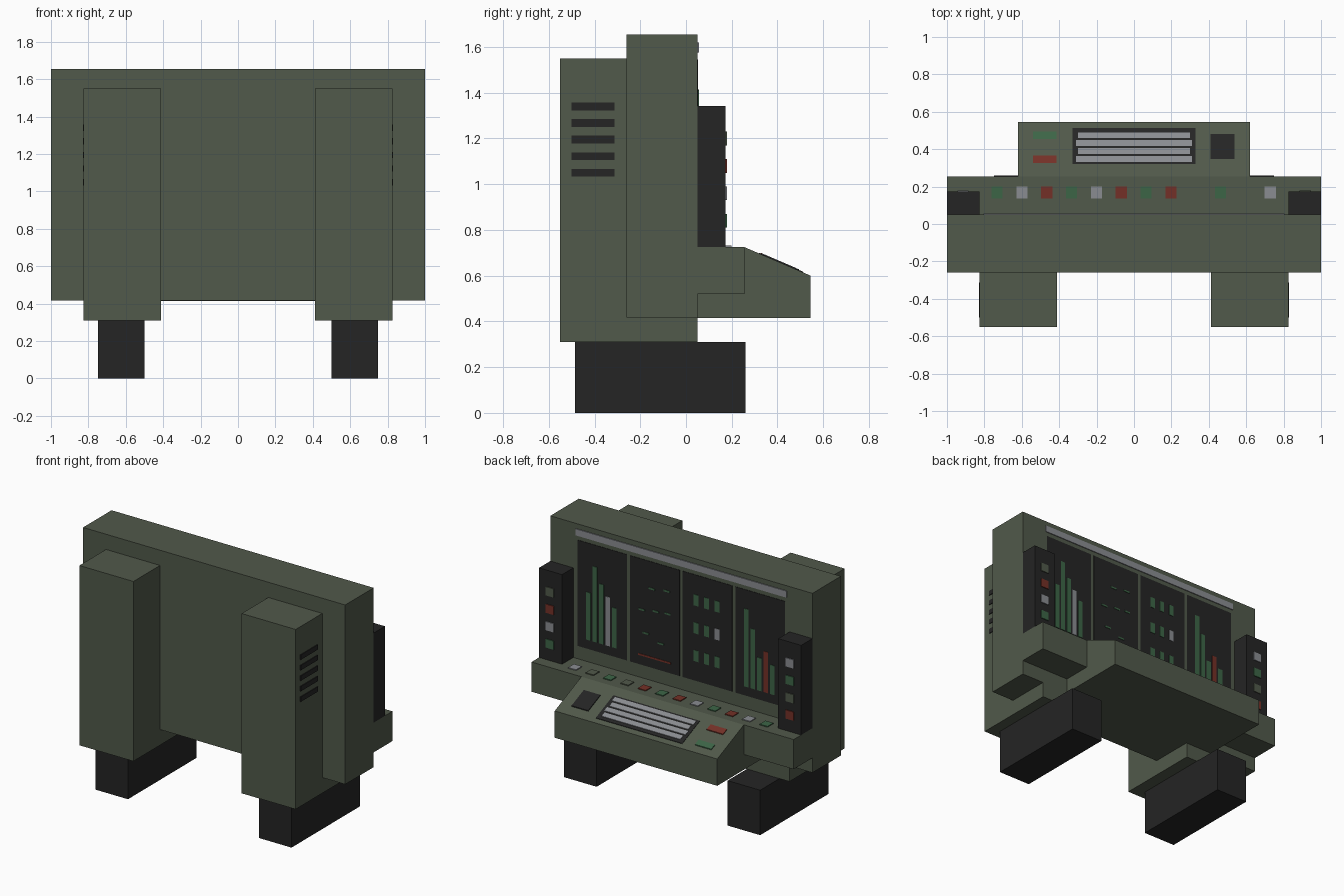
import bpy, bmesh

if "Cube" in bpy.data.objects:
    bpy.data.objects.remove(bpy.data.objects["Cube"])

def mat(name, r, g, b):
    m = bpy.data.materials.new(name)
    m.diffuse_color = (r, g, b, 1)
    m.use_nodes = True
    m.node_tree.nodes["Principled BSDF"].inputs["Base Color"].default_value = m.diffuse_color
    return m

BODY = mat("olive_green", 0.082, 0.100, 0.069)
DARK = mat("near_black", 0.0180, 0.0180, 0.0180)
GREY = mat("light_grey", 0.255, 0.265, 0.285)
GREEN = mat("signal_green", 0.046, 0.130, 0.062)
RED = mat("signal_red", 0.175, 0.030, 0.020)


def finish(name, bm, m):
    bmesh.ops.recalc_face_normals(bm, faces=bm.faces)
    me = bpy.data.meshes.new(name)
    bm.to_mesh(me)
    bm.free()
    me.materials.append(m)
    ob = bpy.data.objects.new(name, me)
    bpy.context.collection.objects.link(ob)
    return ob


def box(name, x, y, z, m):
    bm = bmesh.new()
    bmesh.ops.create_cube(bm, size=1)
    for v in bm.verts:
        v.co = [(a + b) / 2 + c * (b - a) for (a, b), c in zip((x, y, z), v.co)]
    return finish(name, bm, m)


def extrude_x(name, profile, x0, x1, m):
    """Extrude a (y, z) profile from x0 to x1."""
    bm = bmesh.new()
    face = bm.faces.new([bm.verts.new((x0, y, z)) for y, z in profile])
    ext = bmesh.ops.extrude_face_region(bm, geom=[face])
    for v in ext["geom"]:
        if isinstance(v, bmesh.types.BMVert):
            v.co.x = x1
    return finish(name, bm, m)


def wall_plate(name, xc, w, z0, z1, m, y=0.05, t=0.006):
    """Thin plate on a wall that faces +y."""
    return box(name, (xc - w / 2, xc + w / 2), (y, y + t), (z0, z1), m)


def slope_plate(name, x, y, m, t=0.006):
    """Thin plate lying on the sloping desk top."""
    ob = box(name, x, y, (0, t), m)
    for v in ob.data.vertices:
        v.co.z += 0.725 - (v.co.y - 0.255) * 0.125 / 0.29
    return ob


# Main cabinet
box("cabinet", (-1, 1), (-0.26, 0.05), (0.418, 1.655), BODY)

# Desk with sloping keyboard top
extrude_x("desk", [(0.05, 0.415), (0.545, 0.415), (0.545, 0.6),
                   (0.255, 0.725), (0.05, 0.725)], -0.62, 0.62, BODY)

# Mirrored parts: pillars, feet, shelves, side panels, vents
PILLAR = [(-0.55, 0.31), (0.05, 0.31), (0.05, 0.418), (-0.26, 0.418),
          (-0.26, 1.55), (-0.55, 1.55)]
for s, side in ((1, "right"), (-1, "left")):
    def mx(a, b):
        return tuple(sorted((s * a, s * b)))
    extrude_x("pillar_" + side, PILLAR, *mx(0.413, 0.825), BODY)
    box("foot_" + side, mx(0.5, 0.748), (-0.485, 0.26), (0, 0.31), DARK)
    box("shelf_" + side, mx(0.62, 1), (0.05, 0.255), (0.52, 0.725), BODY)
    box("side_panel_" + side, mx(0.825, 1), (0.05, 0.173), (0.725, 1.343), DARK)
    for i in range(5):
        z = 1.05 + 0.0725 * i
        box("vent_" + side, mx(0.825, 0.83), (-0.5, -0.312), (z - 0.017, z + 0.017), DARK)

# Indicator lights on the side panels, top to bottom
for xc, colours in ((0.915, (BODY, RED, GREY, GREEN)), (-0.915, (GREY, GREEN, BODY, RED))):
    for i, m in enumerate(colours):
        z = 1.2 - 0.12 * i
        wall_plate("panel_light", xc, 0.06, z - 0.03, z + 0.03, m, y=0.173)

# Light bar and four screens
wall_plate("light_bar", 0, 1.61, 1.575, 1.62, GREY)
for i in range(4):
    wall_plate("screen", 0.603 - 0.402 * i, 0.378, 0.815, 1.545, DARK, t=0.003)

# Bar charts on the outer screens
charts = ((0.707, (1.207, 1.397, 1.29, 1.216, 1.153), {3: GREY}),
          (-0.498, (1.415, 1.29, 1.105, 1.16, 1.08), {3: RED}))
for x0, tops, special in charts:
    for i, top in enumerate(tops):
        wall_plate("chart_bar", x0 - 0.0495 * i, 0.035, 0.878, top, special.get(i, GREEN))

# Trace dashes and base line on the second screen
for xc, z in ((0.223, 1.36), (0.11, 1.375), (0.3, 1.197), (0.193, 1.212),
              (0.103, 1.22), (0.27, 1.042), (0.156, 1.0)):
    wall_plate("trace_dash", xc, 0.047, z - 0.006, z + 0.006, GREEN)
wall_plate("trace_base_line", 0.203, 0.25, 0.879, 0.891, RED)

# Status grid on the third screen
for r in range(3):
    for c in range(3):
        z = 1.372 - 0.192 * r
        wall_plate("status_cell", -0.115 - 0.08 * c, 0.036, z - 0.038, z + 0.038,
                   GREY if (r, c) == (1, 2) else GREEN)

# Row of buttons along the shelf
for i, m in enumerate((GREEN, GREY, RED, GREEN, GREY, RED, GREEN, RED, BODY, GREEN, BODY, GREY)):
    x = -0.732 + 0.1328 * i
    box("shelf_button", (x - 0.03, x + 0.03), (0.137, 0.2), (0.725, 0.731), m)

# Keyboard, touch pad and keys on the slope
slope_plate("keyboard_base", (-0.33, 0.33), (0.32, 0.512), DARK, 0.003)
for i in range(4):
    y, w = 0.332 + 0.0425 * i, 0.31 if i % 2 == 0 else 0.3
    slope_plate("key_row", (-w, w), (y, y + 0.031), GREY)
slope_plate("touch_pad", (0.41, 0.537), (0.347, 0.48), DARK)
slope_plate("green_key", (-0.54, -0.415), (0.455, 0.495), GREEN)
slope_plate("red_key", (-0.54, -0.415), (0.325, 0.367), RED)
